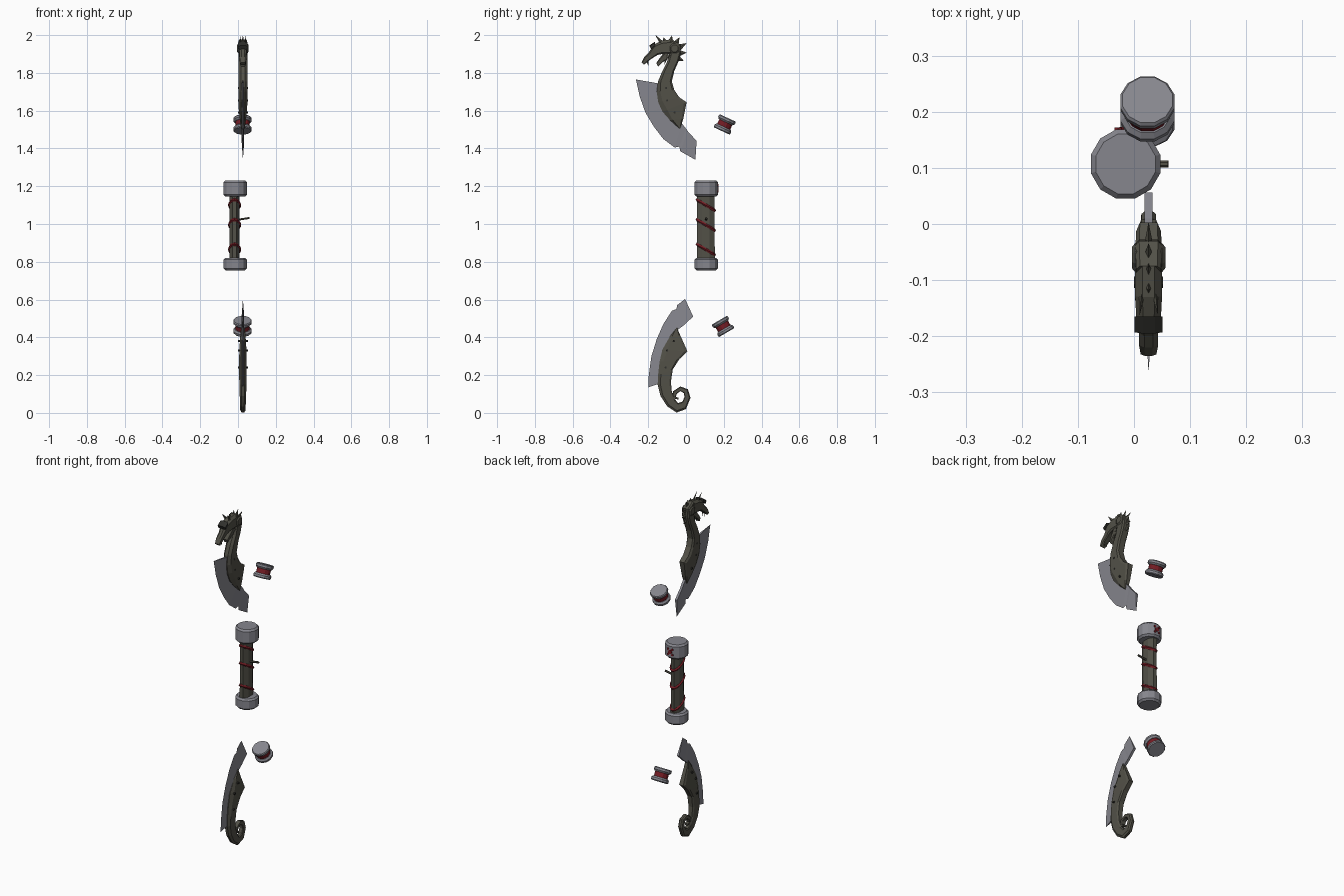
import bpy, bmesh, math
from mathutils import Vector, Matrix

cube = bpy.data.objects.get("Cube")
if cube:
    bpy.data.objects.remove(cube)


def material(name, rgb):
    m = bpy.data.materials.new(name)
    m.use_nodes = True
    m.diffuse_color = (*rgb, 1)
    bsdf = next(n for n in m.node_tree.nodes if n.type == 'BSDF_PRINCIPLED')
    bsdf.inputs["Base Color"].default_value = (*rgb, 1)
    return m


METAL = material("grey metal", (.24, .24, .27))
WOOD = material("olive wood", (.085, .082, .064))
DARK = material("dark wood", (.03, .03, .026))
RED = material("dark red", (.18, .012, .018))
MID = .026  # x of the bow's flat plane


def loft(name, rings, mat, closed=False):
    """Skin a row of equal-sized rings, capping the ends."""
    bm = bmesh.new()
    rows = [[bm.verts.new(p) for p in ring] for ring in rings]
    n = len(rows[0])
    pairs = list(zip(rows, rows[1:]))
    if closed:
        pairs.append((rows[-1], rows[0]))
    else:
        bm.faces.new(rows[0])
        bm.faces.new(rows[-1])
    for a, b in pairs:
        for i in range(n):
            j = (i + 1) % n
            bm.faces.new((a[i], a[j], b[j], b[i]))
    bmesh.ops.recalc_face_normals(bm, faces=bm.faces)
    mesh = bpy.data.meshes.new(name)
    bm.to_mesh(mesh)
    bm.free()
    mesh.materials.append(mat)
    obj = bpy.data.objects.new(name, mesh)
    bpy.context.collection.objects.link(obj)
    return obj


def lathe(name, profile, mat, centre, axis=(0, 0, 1), sides=12, squash=1):
    """Turn (radius, height) points about an axis through centre."""
    turn = Matrix.Translation(centre) @ Vector((0, 0, 1)).rotation_difference(Vector(axis)).to_matrix().to_4x4()
    steps = [math.tau * (i + .5) / sides for i in range(sides)]
    return loft(name, [[turn @ Vector((r * squash * math.cos(a), r * math.sin(a), h))
                        for a in steps] for r, h in profile], mat)


def slab(name, stations, mat):
    """Chamfered carved board: stations are (front edge, back edge, half thickness)."""
    rings = []
    for front, back, t in stations:
        f, b = Vector(front), Vector(back)
        side = [(f, .45 * t), (f.lerp(b, .2), t), (f.lerp(b, .88), t), (b, .7 * t)]
        rings.append([(MID + w, p.x, p.y) for p, w in side] +
                     [(MID - w, p.x, p.y) for p, w in reversed(side)])
    return loft(name, rings, mat)


def blade(name, edge, spine):
    """Wedge section: a sharp outer edge and a thick spine."""
    t = .007
    loft(name, [[(MID, *e), (MID + t, *s), (MID - t, *s)] for e, s in zip(edge, spine)], METAL)


def spike(name, base, tip, width, mat, x=0, spread=0):
    b, p = Vector((MID + x, *base)), Vector((MID + x + spread, *tip))
    side = (p - b).cross(Vector((1, 0, 0))).normalized() * width
    out = Vector((.45 * width, 0, 0))
    loft(name, [[b + side, b + out, b - side, b - out],
                [p + side * .04, p + out * .04, p - side * .04, p - out * .04]], mat)


# Blades, each with a small notch
blade("upper_blade",
      [(-.265, 1.765), (-.245, 1.675), (-.215, 1.59), (-.17, 1.515), (-.12, 1.45),
       (-.06, 1.405), (-.035, 1.41), (-.03, 1.385), (.05, 1.34)],
      [(-.15, 1.745), (-.13, 1.68), (-.11, 1.62), (-.08, 1.58), (-.05, 1.55),
       (-.02, 1.53), (0, 1.505), (.01, 1.49), (.056, 1.44)])
blade("lower_blade",
      [(-.2, .135), (-.197, .2), (-.183, .3), (-.155, .39), (-.12, .47),
       (-.075, .54), (-.05, .55), (-.047, .57), (-.005, .603)],
      [(-.14, .155), (-.13, .22), (-.12, .3), (-.09, .38), (-.06, .43),
       (-.03, .45), (-.01, .465), (0, .475), (.038, .51)])

# Carved upper limb with neck
slab("upper_limb", [
    ((-.035, 1.505), (-.03, 1.51), .01), ((-.085, 1.55), (-.015, 1.555), .016),
    ((-.125, 1.595), (.003, 1.645), .022), ((-.147, 1.645), (-.035, 1.67), .024),
    ((-.155, 1.7), (-.062, 1.71), .024), ((-.148, 1.755), (-.075, 1.755), .024),
    ((-.125, 1.81), (-.062, 1.81), .024), ((-.1, 1.86), (-.04, 1.86), .024),
    ((-.09, 1.9), (-.028, 1.9), .024), ((-.1, 1.92), (-.03, 1.95), .024),
    ((-.12, 1.92), (-.075, 1.978), .022)], WOOD)

# Carved lower limb ending in a curl
slab("lower_limb", [
    ((-.052, .45), (-.048, .452), .01), ((-.085, .405), (-.03, .41), .014),
    ((-.125, .335), (.008, .325), .019), ((-.14, .27), (-.035, .285), .02),
    ((-.148, .2), (-.07, .23), .02), ((-.15, .15), (-.08, .165), .019),
    ((-.135, .09), (-.075, .11), .017), ((-.1, .035), (-.06, .075), .015),
    ((-.05, .002), (-.043, .052), .014), ((0, .02), (-.018, .06), .014),
    ((.024, .08), (-.008, .085), .013), ((.01, .125), (-.012, .105), .013),
    ((-.03, .14), (-.03, .115), .012), ((-.068, .115), (-.047, .103), .012),
    ((-.075, .08), (-.055, .086), .011), ((-.04, .07), (-.04, .08), .01)], WOOD)

# Beast head: skull, open jaws, brow, cheeks
slab("skull", [
    ((-.075, 1.978), (-.08, 1.9), .024), ((-.13, 1.97), (-.125, 1.9), .024),
    ((-.17, 1.95), (-.15, 1.895), .022), ((-.2, 1.905), (-.172, 1.882), .017),
    ((-.22, 1.885), (-.2, 1.862), .017), ((-.235, 1.855), (-.222, 1.843), .014)], WOOD)
slab("lower_jaw", [
    ((-.115, 1.91), (-.08, 1.89), .02), ((-.142, 1.875), (-.125, 1.855), .016),
    ((-.157, 1.852), (-.148, 1.832), .012)], WOOD)
slab("brow", [((-.165, 1.965), (-.165, 1.94), .025), ((-.195, 1.945), (-.185, 1.925), .025)], DARK)
lathe("cheeks", [(.02, -.03), (.028, -.024), (.028, .024), (.02, .03)], WOOD,
      (MID, -.06, 1.93), (1, 0, 0), 8)
for s in (-1, 1):
    spike("horn", (-.125, 1.955), (-.162, 2), .012, WOOD, s * .012, s * .004)
    spike("fang", (-.205, 1.87), (-.2, 1.838), .007, WOOD, s * .008)
    spike("jaw_barb", (-.1, 1.895), (-.115, 1.845), .012, WOOD, s * .015)

# Mane spikes fan along the back of the neck
for base, tip in [((-.11, 1.95), (-.118, 1.988)), ((-.085, 1.95), (-.075, 1.997)),
                  ((-.06, 1.945), (-.035, 1.987)), ((-.045, 1.93), (.002, 1.957)),
                  ((-.045, 1.905), (.002, 1.907)), ((-.05, 1.88), (-.014, 1.865))]:
    spike("mane_spike", base, tip, .021, WOOD)

# Rivets through both limbs
for y, z in [(-.105, 1.72), (-.1, 1.655), (-.06, 1.59), (-.065, .38), (-.1, .33), (-.108, .24)]:
    lathe("rivet", [(.006, -.026), (.006, .026)], DARK, (MID, y, z), (1, 0, 0), 6)

# Binding spools beside the limbs
for label, centre, axis in [("upper", (.024, .205, 1.527), (0, .42, .91)),
                            ("lower", (.024, .196, .458), (0, -.5, .86))]:
    lathe(label + "_spool_drum", [(.039, -.03), (.039, .03)], RED, centre, axis)
    for h in (-.03, .013):
        lathe(label + "_spool_flange", [(.046, h - .008), (.05, h - .003), (.05, h + .008), (.042, h + .017)]
              if h < 0 else [(.042, h), (.05, h + .009), (.05, h + .02), (.046, h + .025)],
              METAL, centre, axis)

# Grip with capped ends
GRIP = Vector((-.018, .105, 0))
lathe("grip", [(.052, .8), (.05, .98), (.051, 1.17)], WOOD, GRIP, sides=8, squash=.56)
for z, h in ((.755, .066), (1.145, .086)):
    lathe("grip_cap", [(.054, z), (.064, z + .01), (.064, z + h - .01), (.055, z + h)],
          METAL, (-.015, .107, 0))
lathe("grip_peg", [(.006, 0), (.006, .08)], WOOD, (-.018, .107, 1.02), (.98, 0, .15), 6)

# Slanted red cords wound round the grip
for z in (1.1, .995, .865):
    rings = []
    for i in range(16):
        a = math.tau * i / 16
        across, along = math.cos(a), math.sin(a)
        spot = GRIP + Vector((.029 * across, .048 * along, z - .028 * along))
        rings.append([spot + Vector((u * across, u * along, v))
                      for u, v in ((.006, 0), (0, .009), (-.006, 0), (0, -.009))])
    loft("grip_cord", rings, RED, closed=True)

# Painted ornament on the back of the top cap
lathe("cap_ornament", [(.012, 0), (.012, .005)], RED, (-.015, .168, 1.188), (0, 1, 0), 8)
for i in range(4):
    a = math.tau * (i + .5) / 4
    lathe("cap_ornament_dot", [(.007, 0), (.007, .006)], RED,
          (-.015 + .019 * math.cos(a), .166, 1.188 + .022 * math.sin(a)), (0, 1, 0), 6)
